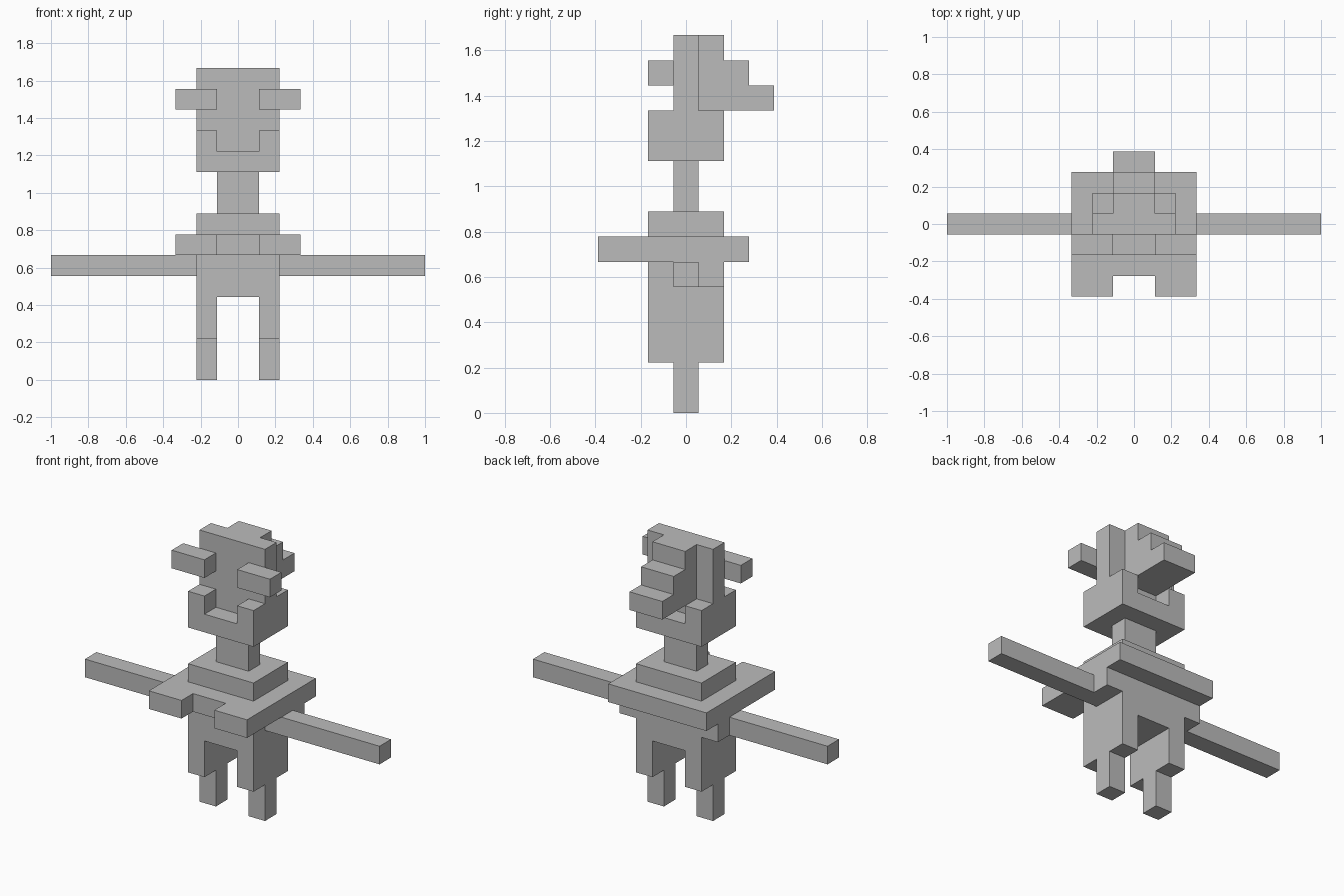
import bpy
import bmesh

if "Cube" in bpy.data.objects:
    bpy.data.objects.remove(bpy.data.objects["Cube"])

U = 1 / 9  # size of one block

grey = bpy.data.materials.new("plain_grey")
grey.diffuse_color = (0.5, 0.5, 0.5, 1)
grey.use_nodes = True
grey.node_tree.nodes["Principled BSDF"].inputs["Base Color"].default_value = grey.diffuse_color


def prism(name, outline, axis, lo, hi, mirror=False):
    """Extrude a flat outline (in blocks) along an axis from lo to hi."""
    def place(a, b, c):
        xyz = {"x": (c, a, b), "y": (a, c, b), "z": (a, b, c)}[axis]
        return [v * U for v in xyz]

    bm = bmesh.new()
    bottom = [bm.verts.new(place(a, b, lo)) for a, b in outline]
    top = [bm.verts.new(place(a, b, hi)) for a, b in outline]
    bm.faces.new(bottom)
    bm.faces.new(top)
    n = len(outline)
    for i in range(n):
        j = (i + 1) % n
        bm.faces.new((bottom[i], bottom[j], top[j], top[i]))
    bmesh.ops.recalc_face_normals(bm, faces=bm.faces[:])
    mesh = bpy.data.meshes.new(name)
    bm.to_mesh(mesh)
    bm.free()
    mesh.materials.append(grey)
    obj = bpy.data.objects.new(name, mesh)
    bpy.context.collection.objects.link(obj)
    if mirror:
        obj.modifiers.new("mirror", "MIRROR").use_axis[0] = True
    return obj


def box(name, x, y, z, mirror=False):
    outline = [(x[0], y[0]), (x[1], y[0]), (x[1], y[1]), (x[0], y[1])]
    return prism(name, outline, "z", z[0], z[1], mirror)


# Legs and torso: an arch with thinner lower legs
box("lower_leg", (1, 2), (-0.5, 0.5), (0, 2), mirror=True)
prism("torso", [(-2, 2), (-1, 2), (-1, 4), (1, 4), (1, 2), (2, 2), (2, 6), (-2, 6)],
      "y", -1.5, 1.5)

# Arms with a shoulder block reaching backwards
prism("arm", [(2, -0.5), (9, -0.5), (9, 0.5), (3, 0.5), (3, 1.5), (2, 1.5)],
      "z", 5, 6, mirror=True)

# Collar with a gap at the front, stepped up to the neck
prism("collar", [(-3, -3.5), (-1, -3.5), (-1, -2.5), (1, -2.5), (1, -3.5),
                 (3, -3.5), (3, 2.5), (-3, 2.5)], "z", 6, 7)
box("upper_collar", (-2, 2), (-1.5, 1.5), (7, 8))
box("neck", (-1, 1), (-0.5, 0.5), (8, 10))

# Jaw: a slab with an upper layer notched at front and back
box("jaw", (-2, 2), (-1.5, 1.5), (10, 11))
prism("cheeks", [(-2, -1.5), (-1, -1.5), (-1, -0.5), (1, -0.5), (1, -1.5), (2, -1.5),
                 (2, 1.5), (1, 1.5), (1, 0.5), (-1, 0.5), (-1, 1.5), (-2, 1.5)],
      "z", 11, 12)

# Head plate, side bars on the face and stepped hair behind
box("head", (-2, 2), (-0.5, 0.5), (12, 15))
box("face_bar", (1, 3), (-1.5, -0.5), (13, 14), mirror=True)
prism("hair", [(0.5, 12), (3.5, 12), (3.5, 13), (2.5, 13), (2.5, 14),
               (1.5, 14), (1.5, 15), (0.5, 15)], "x", -1, 1)
